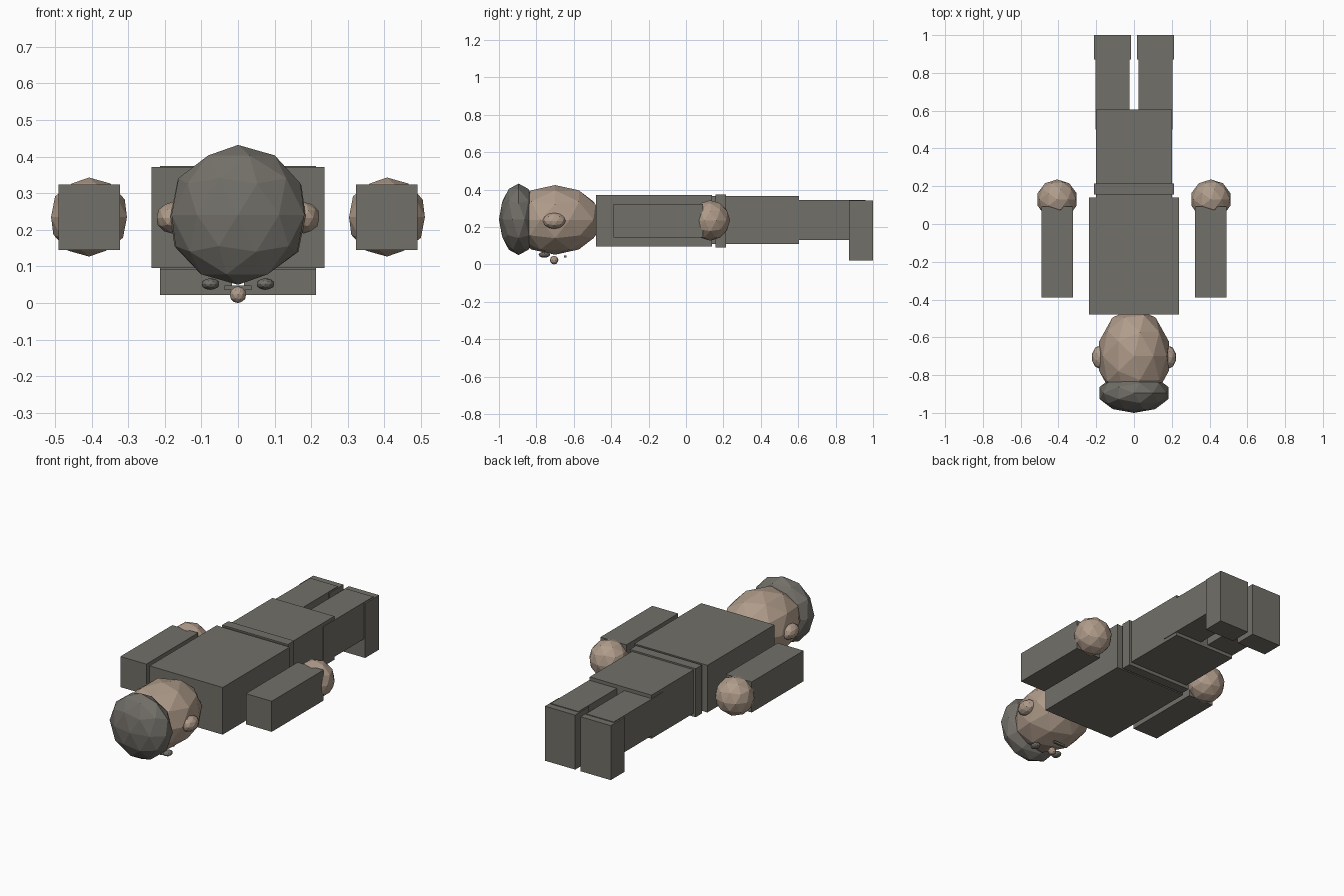
import bpy
import bmesh
from mathutils import Matrix, Vector

default = bpy.data.objects.get("Cube")
if default:
    bpy.data.objects.remove(default, do_unlink=True)


def make_material(name, rgb):
    mat = bpy.data.materials.new(name)
    mat.use_nodes = True
    colour = (*rgb, 1.0)
    mat.diffuse_color = colour
    mat.node_tree.nodes["Principled BSDF"].inputs["Base Color"].default_value = colour
    return mat


grey = make_material("warm grey", (0.17, 0.16, 0.14))
skin = make_material("skin", (0.43, 0.33, 0.255))


def add_part(name, bm, mat):
    mesh = bpy.data.meshes.new(name)
    bm.to_mesh(mesh)
    bm.free()
    mesh.materials.append(mat)
    obj = bpy.data.objects.new(name, mesh)
    bpy.context.collection.objects.link(obj)
    return obj


def box(name, x, y, z, mat=grey):
    """Block given by its (low, high) range on each axis."""
    bm = bmesh.new()
    centre = Vector([(a + b) / 2 for a, b in (x, y, z)])
    size = Vector([b - a for a, b in (x, y, z)])
    bmesh.ops.create_cube(bm, size=1, matrix=Matrix.LocRotScale(centre, None, size))
    return add_part(name, bm, mat)


def ball(name, centre, radii, mat):
    """Faceted ellipsoid."""
    bm = bmesh.new()
    bmesh.ops.create_icosphere(
        bm, subdivisions=2, radius=1,
        matrix=Matrix.LocRotScale(Vector(centre), None, Vector(radii)))
    return add_part(name, bm, mat)


# Head and hair
ball("head", (0, -0.70, 0.238), (0.194, 0.254, 0.186), skin)
ball("hair", (0, -0.895, 0.241), (0.191, 0.105, 0.191), grey)

# Face, looking down
ball("nose", (0, -0.705, 0.023), (0.023, 0.023, 0.023), skin)
box("mouth", (-0.037, 0.037), (-0.651, -0.639), (0.036, 0.048))

# Trunk
box("torso", (-0.237, 0.237), (-0.48, 0.14), (0.096, 0.372))
box("belt", (-0.213, 0.213), (0.157, 0.215), (0.09, 0.374))
box("hips", (-0.2, 0.2), (0.12, 0.605), (0.11, 0.365))

# Paired parts
for side, s in (("left", 1), ("right", -1)):
    def span(a, b):
        return tuple(sorted((s * a, s * b)))

    ball(side + "_ear", (s * 0.18, -0.705, 0.233), (0.044, 0.062, 0.043), skin)
    ball(side + "_eye", (s * 0.075, -0.757, 0.052), (0.025, 0.031, 0.016), grey)
    box(side + "_arm", span(0.322, 0.49), (-0.388, 0.092), (0.145, 0.324))
    ball(side + "_hand", (s * 0.407, 0.13, 0.235), (0.109, 0.106, 0.108), skin)
    box(side + "_leg", span(0.024, 0.204), (0.5, 0.96), (0.13, 0.345))
    box(side + "_shoe", span(0.017, 0.213), (0.872, 1.0), (0.022, 0.341))
